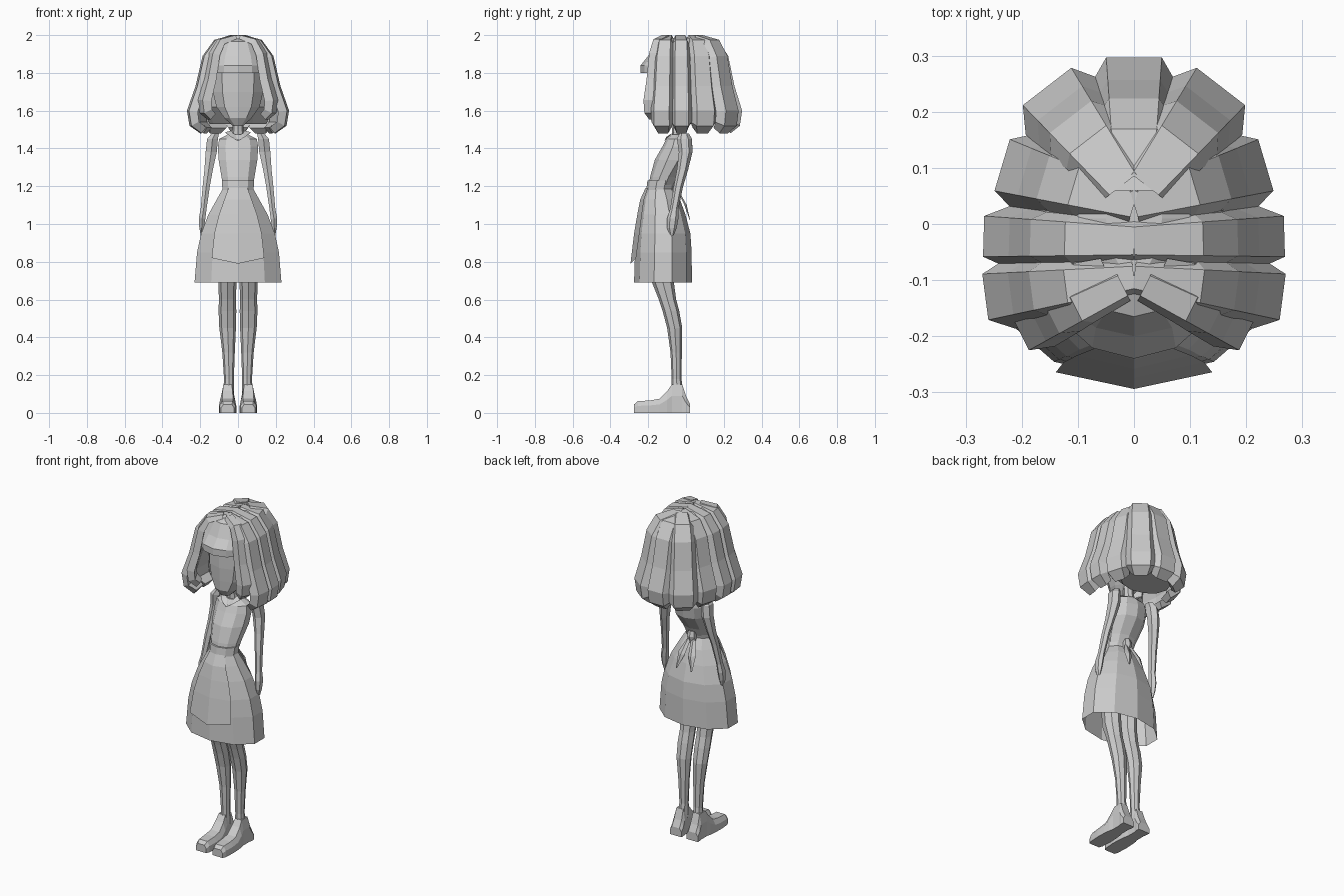
import bpy, bmesh, math
from mathutils import Vector


def build(name, rings, closed=True, caps=True, mirror=False):
    """Skin a list of equally long point rings; optionally mirror across x."""
    bm = bmesh.new()
    for side in ((1, -1) if mirror else (1,)):
        vs = [[bm.verts.new((p[0] * side, p[1], p[2])) for p in r] for r in rings]
        n = len(rings[0])
        for a, b in zip(vs, vs[1:]):
            for i in range(n if closed else n - 1):
                j = (i + 1) % n
                bm.faces.new((a[i], a[j], b[j], b[i]))
        if closed and caps:
            bm.faces.new(vs[0][::-1])
            bm.faces.new(vs[-1])
    bmesh.ops.recalc_face_normals(bm, faces=bm.faces)
    me = bpy.data.meshes.new(name)
    bm.to_mesh(me)
    bm.free()
    ob = bpy.data.objects.new(name, me)
    bpy.context.collection.objects.link(ob)
    return ob


def oval(z, cx, cy, rx, ry, n=10):
    # first vertex faces the front
    return [(cx + rx * math.sin(2 * math.pi * i / n),
             cy - ry * math.cos(2 * math.pi * i / n), z) for i in range(n)]


def stack(name, specs, n=10, **kw):
    return build(name, [oval(*s, n) for s in specs], **kw)


def lock(name, start, end, w0, w1, k=1.0, mirror=True):
    """Hair lock running from the crown outwards and curling in at the tip."""
    prof = [(0, 2.0), (.46, 1.975), (.69, 1.89), (.83, 1.73),
            (1, 1.6), (.95, 1.52), (.74, 1.48)]
    s, e = Vector(start), Vector(end)
    d = (e - s).normalized()
    across = Vector((-d.y, d.x, 0))
    pts = []
    for f, z in prof:
        p = s.lerp(e, f)
        pts.append(Vector((p.x, p.y, 2 - (2 - z) * k)))
    rings = []
    for i, p in enumerate(pts):
        t = pts[min(i + 1, len(pts) - 1)] - pts[max(i - 1, 0)]
        if i == 0:
            t = Vector((d.x, d.y, 0))
        out = across.cross(t).normalized()
        if out.dot(Vector((d.x, d.y, 1 if i < 4 else 0))) < 0:
            out = -out
        w = w0 + (w1 - w0) * min(1, prof[i][0])
        if i == len(pts) - 1:
            w *= .75
        th = .02 + .025 * prof[i][0]
        rings.append([p + across * w * u - out * th * v
                      for u, v in ((-.5, 1), (-.33, 0), (.33, 0), (.5, 1))])
    return build(name, rings, mirror=mirror)


# Head and neck
stack("head", [(1.52, 0, -.115, .03, .03), (1.56, 0, -.1, .075, .07),
               (1.62, 0, -.065, .12, .11), (1.7, 0, -.05, .14, .13),
               (1.82, 0, -.045, .145, .135), (1.94, 0, -.03, .1, .1)])
stack("neck", [(1.44, 0, -.04, .04, .035), (1.5, 0, -.045, .03, .03),
               (1.58, 0, -.05, .03, .03)], n=8)

# Hair: inner mass, locks over the crown, fringe
stack("scalp_hair", [(1.53, 0, .1, .15, .12), (1.62, 0, .06, .19, .17),
                     (1.75, 0, .04, .18, .17), (1.88, 0, .02, .155, .17),
                     (1.96, 0, .01, .1, .14), (1.985, 0, .01, .05, .1)], n=12)
lock("face_hair_lock", (.02, -.11), (.2, -.2), .06, .085, k=.86)
lock("front_hair_lock", (0, -.095), (.265, -.13), .06, .125)
lock("side_hair_lock", (0, -.03), (.268, -.022), .075, .11)
lock("rear_side_hair_lock", (0, .035), (.235, .105), .07, .145)
lock("rear_hair_lock", (.02, .07), (.155, .245), .09, .165)
lock("back_hair_lock", (0, .06), (0, .297), .1, .15, mirror=False)


def arc(z, rx, ry, cy=-.05):
    return [(rx * math.sin(math.radians(a)), cy - ry * math.cos(math.radians(a)), z)
            for a in (-80, -52, -26, 0, 26, 52, 80)]


build("fringe", [arc(1.985, .06, .065), arc(1.965, .11, .115), arc(1.89, .155, .15),
                 arc(1.84, .17, .19), arc(1.8, .17, .19), arc(1.8, .13, .12)], closed=False)

# Bodice, belt and collar
stack("bodice", [(1.18, 0, -.138, .08, .064), (1.25, 0, -.115, .092, .075),
                 (1.34, 0, -.07, .108, .095), (1.41, 0, -.045, .112, .08),
                 (1.45, 0, -.04, .105, .065), (1.475, 0, -.04, .055, .042)])
stack("belt", [(1.17, 0, -.142, .086, .07), (1.23, 0, -.13, .09, .074)])
build("collar", [[(0, -.115, 1.44), (.035, -.105, 1.46), (.07, -.065, 1.485)],
                 [(0, -.085, 1.465), (.025, -.075, 1.48), (.035, -.05, 1.495)]],
      closed=False, mirror=True)

# Skirt and apron share one profile
skirt = [(1.19, .083, -.138, .068), (1.13, .118, -.132, .1), (1.05, .165, -.125, .122),
         (.95, .205, -.12, .143), (.85, .228, -.12, .15), (.69, .242, -.122, .153)]
stack("skirt", [(z, 0, cy, rx, ry) for z, rx, cy, ry in skirt], caps=False, closed=True)

rows = []
for i, (z, rx, cy, ry) in enumerate(skirt[:5]):
    drop = .03 if i == 4 else 0
    ring = oval(z, 0, cy - (.006 if i < 4 else .018), rx * 1.04, ry * 1.04)
    l, c, r = ring[9], ring[0], ring[1]
    rows.append([l, c, r])
    if i == 4:
        rows[-1] = [(l[0], l[1], .82), (c[0], c[1], .79), (r[0], r[1], .82)]
build("apron", rows, closed=False)

# Apron bow at the back
stack("bow_knot", [(1.16, 0, -.06, .022, .018), (1.2, 0, -.055, .028, .022),
                   (1.23, 0, -.06, .022, .018)], n=6)
build("bow_tails", [[(0, -.052, 1.19), (.014, -.052, 1.2), (.022, -.056, 1.19)],
                    [(.012, -.004, 1.1), (.034, .004, 1.1), (.058, -.012, 1.11)],
                    [(.046, .02, 1.02), (.05, .022, 1.02), (.054, .018, 1.025)]], mirror=True)

# Arms with hands
stack("arms", [(1.48, .12, -.01, .022, .025), (1.45, .135, -.008, .033, .04),
               (1.38, .142, -.002, .034, .036), (1.29, .155, -.018, .026, .03),
               (1.2, .168, -.04, .022, .025), (1.08, .182, -.062, .018, .022),
               (1.03, .19, -.07, .02, .03), (.98, .192, -.075, .015, .026),
               (.94, .192, -.075, .006, .01)], n=6, mirror=True)

# Legs
stack("legs", [(.85, .06, -.13, .05, .06), (.69, .056, -.122, .048, .058),
               (.6, .056, -.098, .045, .046), (.54, .056, -.08, .047, .044),
               (.45, .055, -.06, .044, .04), (.32, .05, -.052, .033, .03),
               (.18, .048, -.05, .026, .026), (.08, .05, -.045, .03, .035)],
      n=8, mirror=True)

# Shoes: sections from toe to heel
shoe = [(-.275, .034, .045), (-.255, .042, .062), (-.19, .046, .066), (-.14, .044, .075),
        (-.1, .04, .115), (-.075, .034, .15), (-.02, .034, .15), (0, .038, .09), (.02, .038, .05)]
build("shoes", [[(.055 - w, y, 0), (.055 - w, y, h * .6), (.055 - w * .65, y, h),
                 (.055 + w * .65, y, h), (.055 + w, y, h * .6), (.055 + w, y, 0)]
                for y, w, h in shoe], mirror=True)
